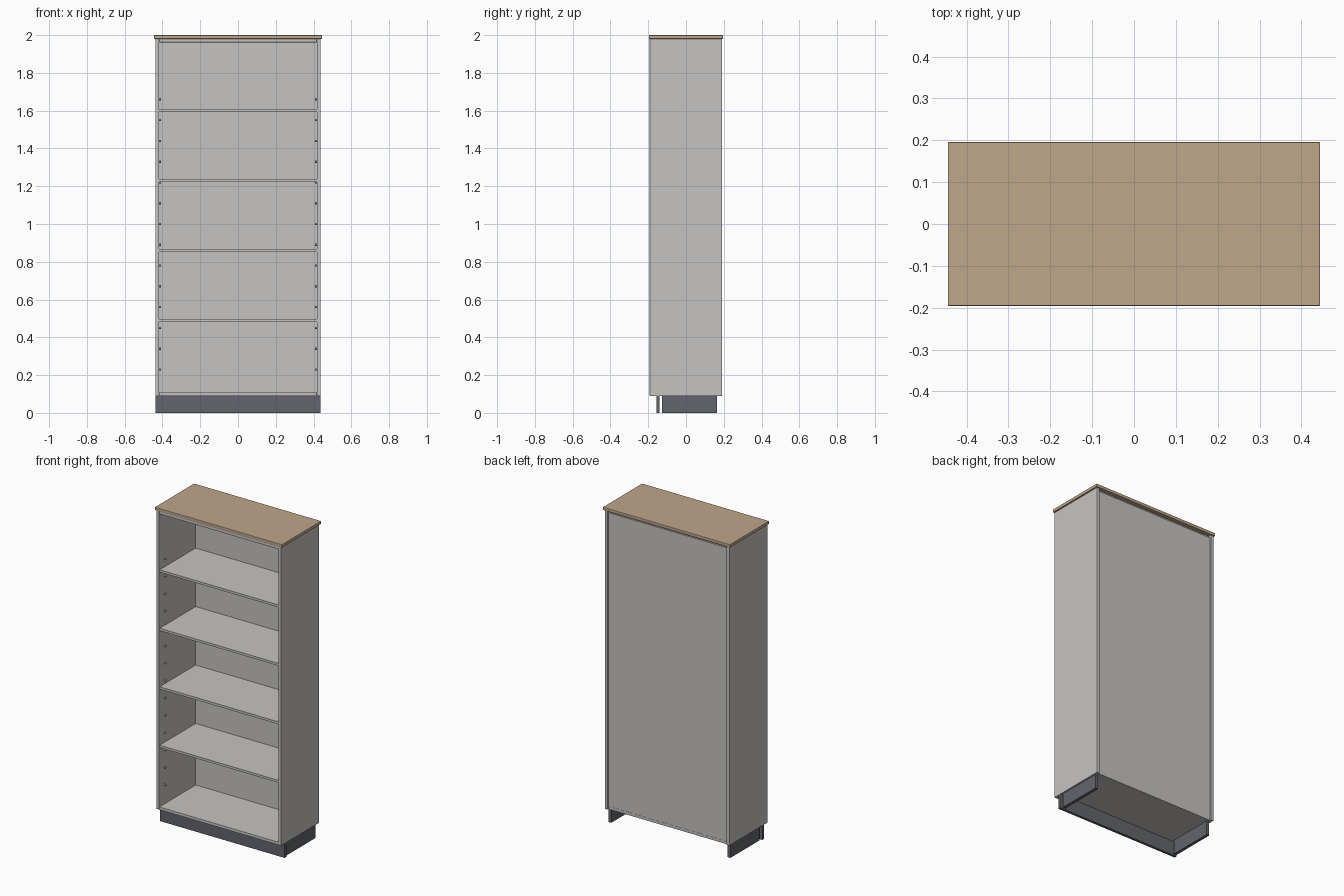
import bpy
import math

cube = bpy.data.objects.get("Cube")
if cube:
    bpy.data.objects.remove(cube, do_unlink=True)


def make_material(name, rgb):
    mat = bpy.data.materials.new(name)
    mat.use_nodes = True
    colour = (*rgb, 1.0)
    mat.diffuse_color = colour
    mat.node_tree.nodes["Principled BSDF"].inputs["Base Color"].default_value = colour
    return mat


GREY = make_material("light grey board", (0.56, 0.55, 0.535))
WOOD = make_material("pale wood", (0.51, 0.385, 0.26))
DARK = make_material("dark slate", (0.122, 0.13, 0.15))


def board(name, xs, ys, zs, mat, bevel=0.0):
    """Box spanning the given x, y and z ranges, with optional softened edges."""
    spans = (xs, ys, zs)
    bpy.ops.mesh.primitive_cube_add(size=1, location=[(a + b) / 2 for a, b in spans])
    obj = bpy.context.object
    obj.name = name
    obj.scale = [b - a for a, b in spans]
    bpy.ops.object.transform_apply(location=False, rotation=False, scale=True)
    obj.data.materials.append(mat)
    if bevel:
        mod = obj.modifiers.new("edge", 'BEVEL')
        mod.width = bevel
        mod.segments = 2
    return obj


OUT, INN = 0.436, 0.417          # outer and inner faces of the side panels
FRONT, BACK = -0.192, 0.19
BASE, TOP = 0.09, 1.98
PANEL = 0.018

# Wooden top
board("top_board", (-0.445, 0.445), (-0.196, 0.196), (TOP, 2.0), WOOD, 0.003)

# Carcass
for side, s in (("left", 1), ("right", -1)):
    board(side + "_side_panel", sorted((s * INN, s * OUT)), (FRONT, BACK),
          (BASE, TOP), GREY, 0.001)
board("bottom_panel", (-INN, INN), (FRONT, BACK - 0.008), (BASE, BASE + PANEL), GREY, 0.001)
board("upper_panel", (-INN, INN), (FRONT, BACK - 0.02), (TOP - PANEL, TOP), GREY, 0.001)
board("back_panel", (-INN, INN), (0.172, 0.181), (BASE + 0.01, TOP - 0.014), GREY)

# Shelves
for i in range(4):
    z = 0.482 + 0.37 * i
    board(f"shelf_{i + 1}", (-INN, INN), (FRONT + 0.004, 0.172), (z, z + 0.015), GREY)

# Shelf pins in a column on each inner side
for side, s in (("left", 1), ("right", -1)):
    for i in range(14):
        bpy.ops.mesh.primitive_cylinder_add(
            vertices=12, radius=0.006, depth=0.012,
            location=(s * (INN - 0.004), -0.14, 0.23 + 0.11 * i),
            rotation=(0, math.pi / 2, 0))
        pin = bpy.context.object
        pin.name = f"{side}_shelf_pin_{i + 1}"
        pin.data.materials.append(GREY)
        bpy.ops.object.shade_smooth_by_angle()

# Plinth: full-width front board and two side boards, open at the back
board("plinth_front", (-OUT, OUT), (-0.157, -0.14), (0, BASE), DARK)
for side, s in (("left", 1), ("right", -1)):
    board(side + "_plinth_side", sorted((s * 0.407, s * 0.426)), (-0.127, 0.165),
          (0, BASE), DARK)
